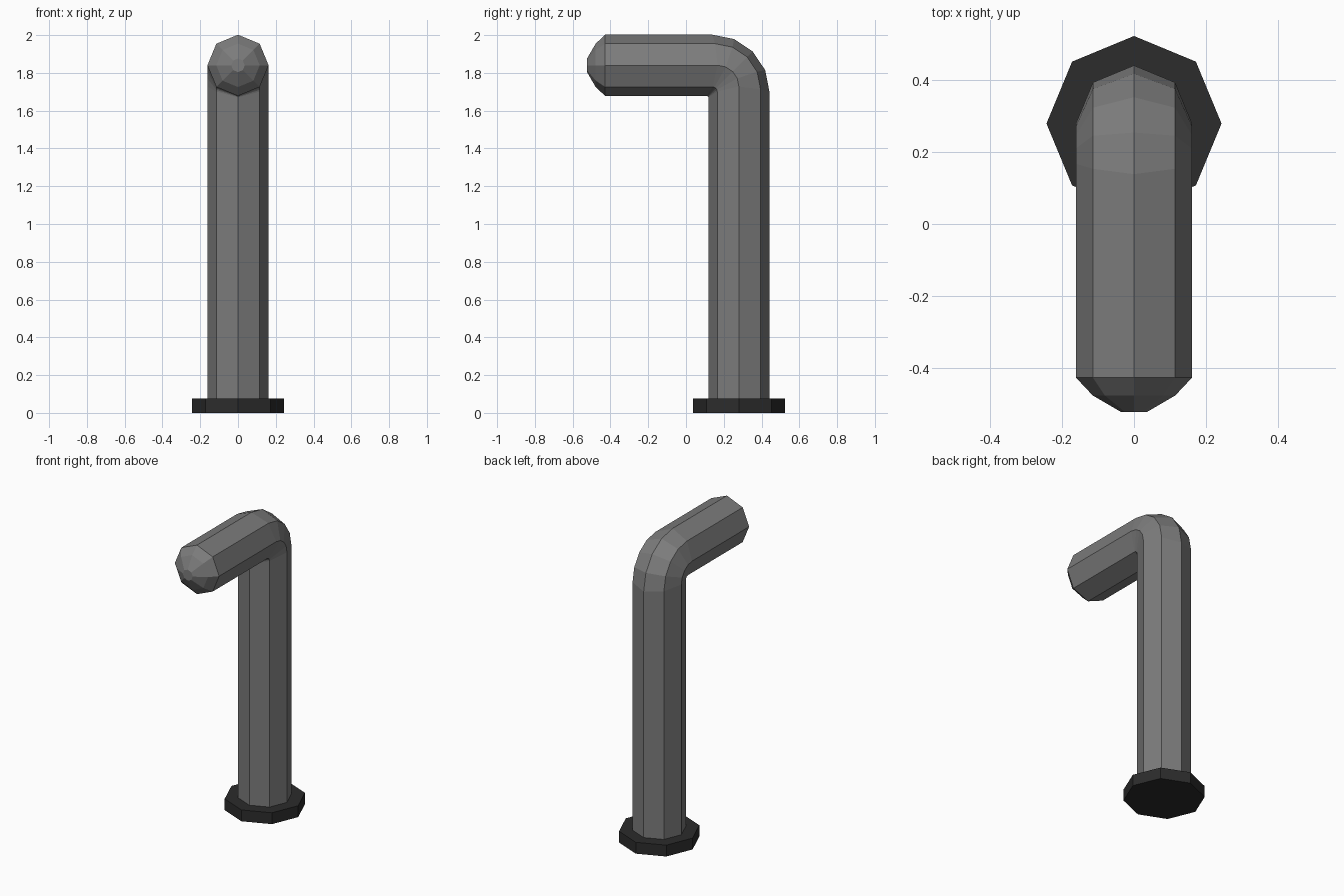
import bpy, bmesh
from math import sin, cos, pi

if "Cube" in bpy.data.objects:
    bpy.data.objects.remove(bpy.data.objects["Cube"])

SIDES, R = 8, 0.162          # pipe cross-section
CY, CZ = 0.28, 1.84          # upright axis y, horizontal axis z


def material(name, value):
    m = bpy.data.materials.new(name)
    m.diffuse_color = (value, value, value, 1)
    m.use_nodes = True
    m.node_tree.nodes["Principled BSDF"].inputs["Base Color"].default_value = m.diffuse_color
    return m


def make_object(name, bm, mat):
    bmesh.ops.recalc_face_normals(bm, faces=bm.faces)
    me = bpy.data.meshes.new(name)
    bm.to_mesh(me)
    bm.free()
    me.materials.append(mat)
    ob = bpy.data.objects.new(name, me)
    bpy.context.collection.objects.link(ob)
    return ob


def loft(rings):
    # Skin consecutive rings and cap both ends
    bm = bmesh.new()
    vs = [[bm.verts.new(p) for p in ring] for ring in rings]
    for a, b in zip(vs, vs[1:]):
        for i in range(SIDES):
            j = (i + 1) % SIDES
            bm.faces.new((a[i], a[j], b[j], b[i]))
    bm.faces.new(vs[0])
    bm.faces.new(vs[-1])
    return bm


angles = [2 * pi * i / SIDES for i in range(SIDES)]


def flat_ring(radius, z):
    return [(radius * sin(a), CY + radius * cos(a), z) for a in angles]


def bend_ring(t):
    # Every lengthwise edge has its own fillet, tight inside and wide outside
    ring = []
    for a in angles:
        d = R * cos(a)
        f = 0.008 + 0.295 * max(0, (d + R) / (2 * R)) ** 1.5
        ring.append((R * sin(a), CY + d - f + f * cos(t), CZ + d - f + f * sin(t)))
    return ring


def end_ring(radius, y):
    return [(radius * sin(a), y, CZ + radius * cos(a)) for a in angles]


# Bent pipe: upright, elbow, horizontal arm and rounded tip
rings = [flat_ring(R, 0.07)]
rings += [bend_ring(pi / 2 * k / 4) for k in range(5)]
rings += [end_ring(R, -0.428), end_ring(0.115, -0.478), end_ring(0.036, -0.524)]
make_object("bent_pipe", loft(rings), material("pipe_grey", 0.2))

# Octagonal foot plate
make_object("base_flange", loft([flat_ring(0.244, 0), flat_ring(0.244, 0.075)]),
            material("dark_grey", 0.025))
